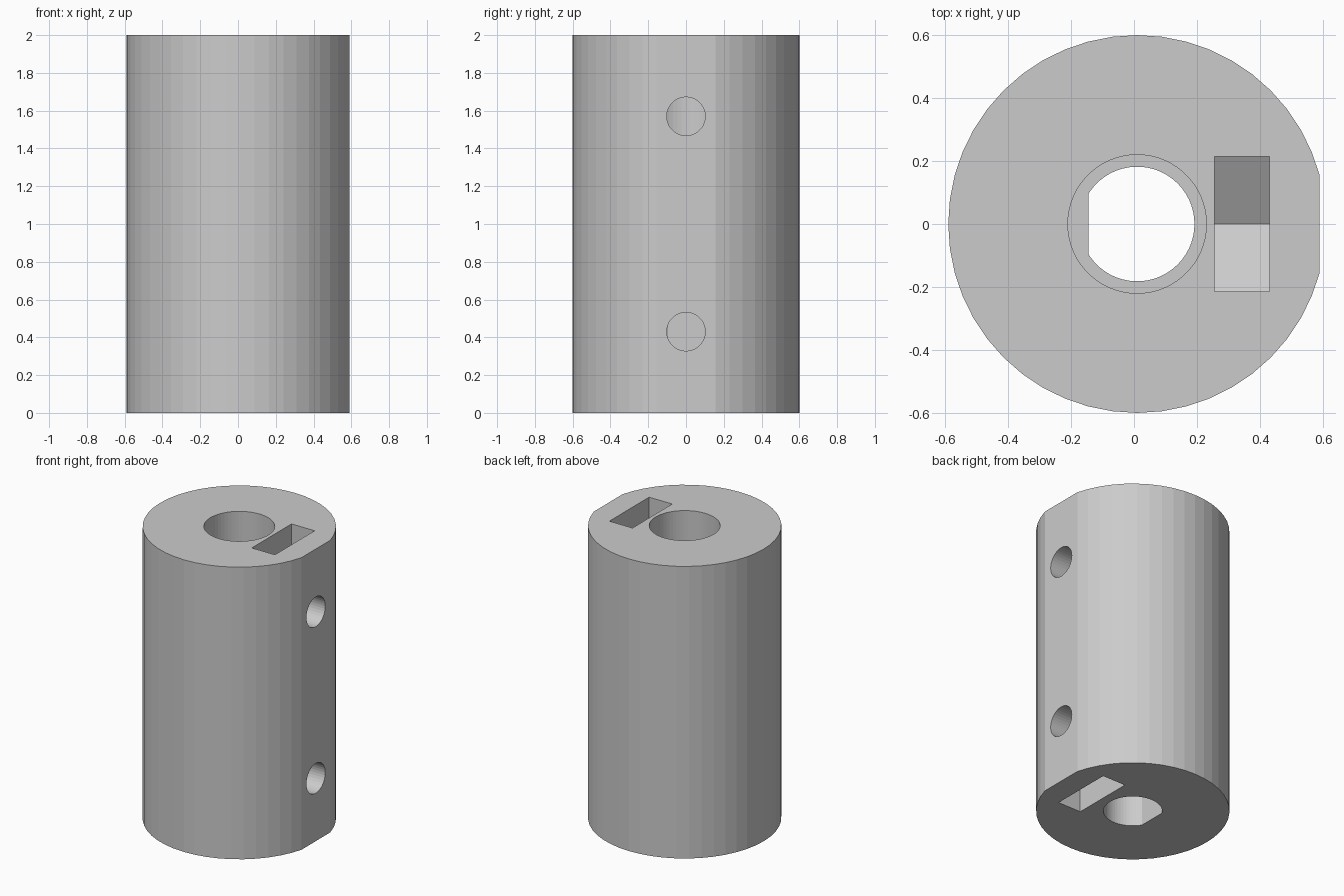
import bpy, bmesh
from math import cos, sin, radians, sqrt, acos, degrees
from mathutils import Vector

default = bpy.data.objects.get("Cube")
if default:
    bpy.data.objects.remove(default, do_unlink=True)

HEIGHT = 2.0
AXIS_X = 0.01      # the flat on +x shifts the round axis off centre
SCREW_Z = 0.43     # screw height from each end
NUT_HALF = 0.215   # half the nut width across its flats

grey = bpy.data.materials.new("plain grey")
grey.use_nodes = True
grey.diffuse_color = (0.6, 0.6, 0.6, 1)
grey.node_tree.nodes["Principled BSDF"].inputs["Base Color"].default_value = (0.6, 0.6, 0.6, 1)


def arc(radius, start, end, steps, centre=(0, 0)):
    """Points along an arc, both ends included."""
    angles = [radians(start + (end - start) * i / steps) for i in range(steps + 1)]
    return [(centre[0] + radius * cos(a), centre[1] + radius * sin(a)) for a in angles]


def prism(name, profile, low, high, along_x=False):
    """Extrude a closed profile along z, or a (y, z) profile along x."""
    def place(p, d):
        return Vector((d, p[0], p[1])) if along_x else Vector((p[0], p[1], d))
    bm = bmesh.new()
    base = bm.faces.new([bm.verts.new(place(p, low)) for p in profile])
    top = bmesh.ops.extrude_face_region(bm, geom=[base])["geom"]
    bmesh.ops.translate(bm, verts=[g for g in top if isinstance(g, bmesh.types.BMVert)],
                        vec=place((0, 0), high - low))
    bmesh.ops.recalc_face_normals(bm, faces=bm.faces)
    mesh = bpy.data.meshes.new(name)
    bm.to_mesh(mesh)
    bm.free()
    mesh.materials.append(grey)
    obj = bpy.data.objects.new(name, mesh)
    bpy.context.collection.objects.link(obj)
    return obj


# Round body with a flat on its left side
body = prism("coupler_body", arc(0.6, 15, 345, 44, (AXIS_X, 0)), 0, HEIGHT)

# Round bore in the upper half, D-shaped bore in the lower half
half = degrees(acos(-0.155 / 0.182))
cutters = [
    prism("round_bore_cutter", arc(0.22, 0, 354, 59, (AXIS_X, 0)), 1, HEIGHT + 0.1),
    prism("d_bore_cutter", arc(0.182, -half, half, 48, (AXIS_X, 0)), -0.1, 1.05),
]

# Nut slot with a V-shaped end, and a screw hole, at each end
side = NUT_HALF / sqrt(3)
for end, flip in (("lower", False), ("upper", True)):
    slot = [(-NUT_HALF, -0.1), (NUT_HALF, -0.1), (NUT_HALF, SCREW_Z + side),
            (0, SCREW_Z + 2 * side), (-NUT_HALF, SCREW_Z + side)]
    hole = arc(0.102, 0, 350, 35, (0, SCREW_Z))
    if flip:
        slot = [(y, HEIGHT - z) for y, z in slot]
        hole = [(y, HEIGHT - z) for y, z in hole]
    cutters.append(prism(end + "_nut_slot_cutter", slot, 0.255, 0.43, True))
    cutters.append(prism(end + "_screw_hole_cutter", hole, 0.06, 0.8, True))

# Cut the body, then drop the cutters
bpy.ops.object.select_all(action='DESELECT')
bpy.context.view_layer.objects.active = body
body.select_set(True)
for cutter in cutters:
    cutter.hide_render = True
    cut = body.modifiers.new(cutter.name, 'BOOLEAN')
    cut.operation = 'DIFFERENCE'
    cut.solver = 'EXACT'
    cut.object = cutter
    bpy.ops.object.modifier_apply(modifier=cut.name)
    bpy.data.objects.remove(cutter, do_unlink=True)
